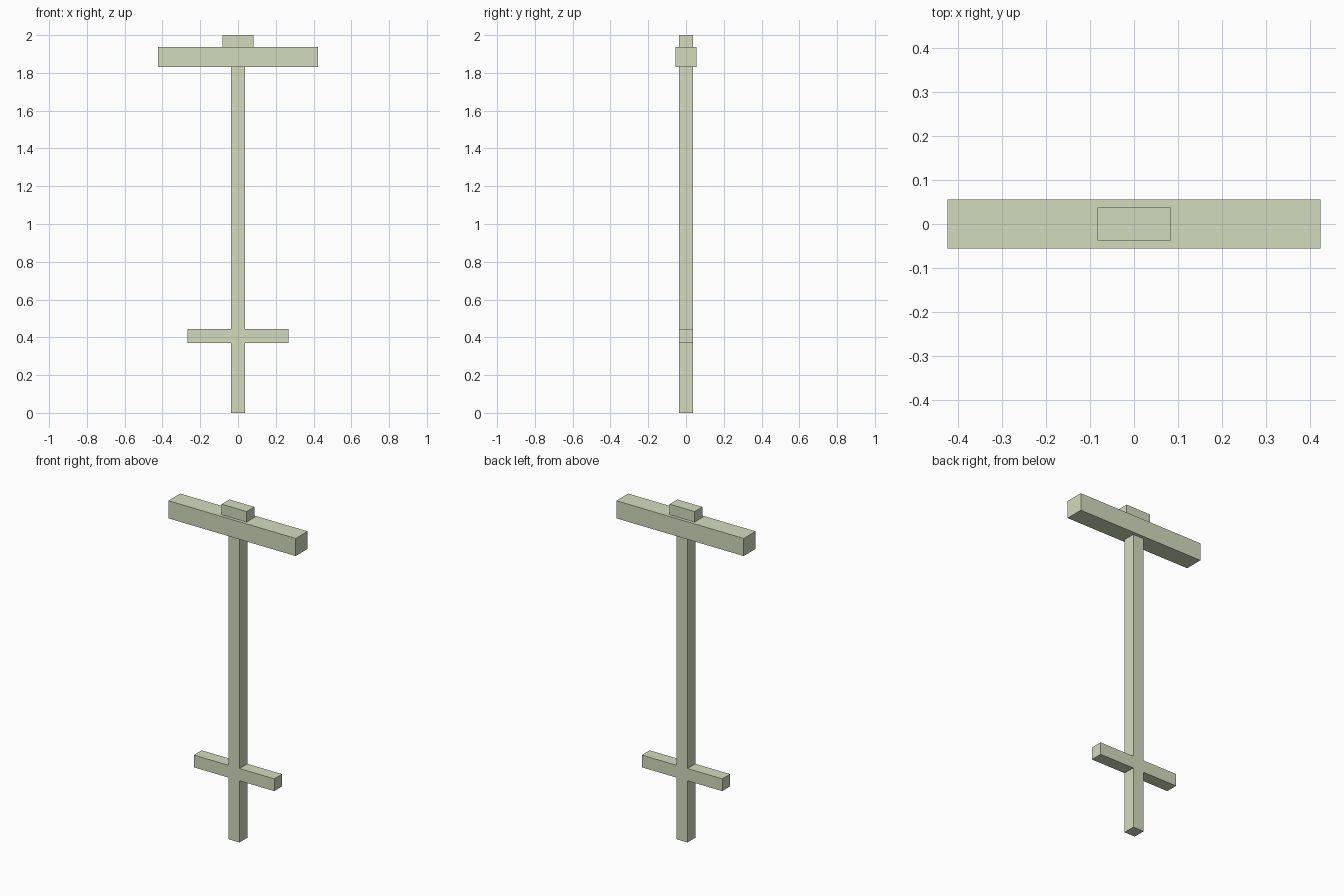
import bpy
import bmesh
from mathutils import Vector

if "Cube" in bpy.data.objects:
    bpy.data.objects.remove(bpy.data.objects["Cube"])

mat = bpy.data.materials.new("pale_green")
mat.diffuse_color = (0.65, 0.71, 0.51, 1)
mat.use_nodes = True
mat.node_tree.nodes["Principled BSDF"].inputs["Base Color"].default_value = mat.diffuse_color


def extrude_profile(name, half_profile, half_depth):
    """Mirror a right-hand (x, z) outline in x and extrude it along y."""
    outline = half_profile + [(-x, z) for x, z in reversed(half_profile)]
    bm = bmesh.new()
    face = bm.faces.new([bm.verts.new((x, -half_depth, z)) for x, z in outline])
    ext = bmesh.ops.extrude_face_region(bm, geom=[face], use_keep_orig=True)
    moved = [g for g in ext["geom"] if isinstance(g, bmesh.types.BMVert)]
    bmesh.ops.translate(bm, verts=moved, vec=Vector((0, 2 * half_depth, 0)))
    bmesh.ops.recalc_face_normals(bm, faces=bm.faces)
    mesh = bpy.data.meshes.new(name)
    bm.to_mesh(mesh)
    bm.free()
    mesh.materials.append(mat)
    obj = bpy.data.objects.new(name, mesh)
    bpy.context.collection.objects.link(obj)
    return obj


P = 0.036             # post half width
Z_LOW, Z_HIGH = 0.37, 0.444   # lower crossbar
Z_BEAM, Z_CAP = 1.831, 1.937  # top beam

# Post with flush lower crossbar
extrude_profile("post_with_crossbar", [
    (P, 0), (P, Z_LOW), (0.267, Z_LOW), (0.267, Z_HIGH), (P, Z_HIGH), (P, Z_BEAM)], P + 0.001)
# Wide beam across the top
extrude_profile("top_beam", [(0.423, Z_BEAM), (0.423, Z_CAP)], 0.056)
# Small block on the beam
extrude_profile("cap_block", [(0.083, Z_CAP), (0.083, 2.0)], P + 0.001)
